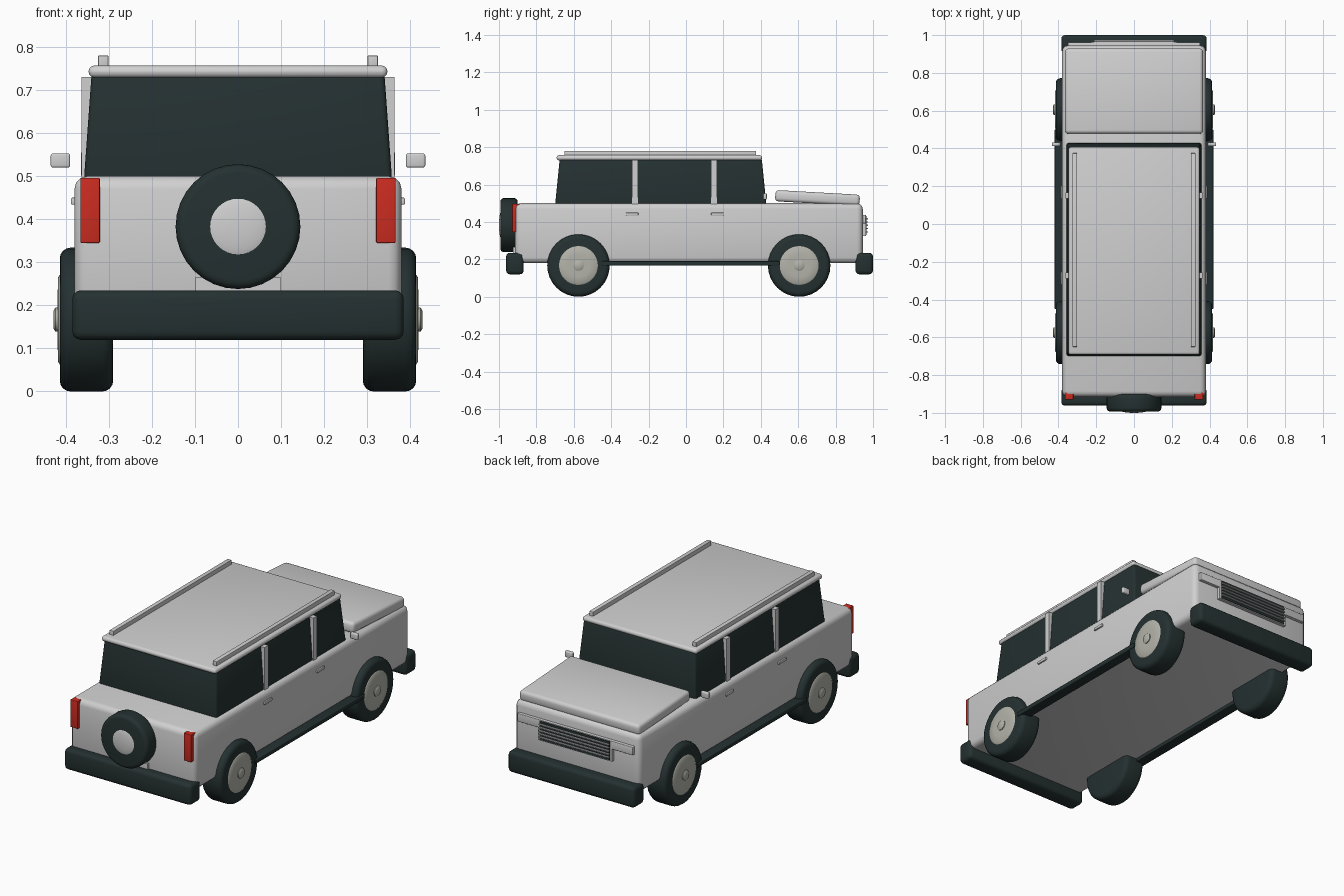
import bpy, bmesh, math
from mathutils import Matrix

cube = bpy.data.objects.get("Cube")
if cube:
    bpy.data.objects.remove(cube, do_unlink=True)


def material(name, rgb):
    m = bpy.data.materials.new(name)
    m.use_nodes = True
    m.diffuse_color = (*rgb, 1)
    m.node_tree.nodes["Principled BSDF"].inputs["Base Color"].default_value = (*rgb, 1)
    return m


PAINT = material("light grey paint", (0.63, 0.63, 0.63))
DARK = material("dark rubber and glass", (0.018, 0.03, 0.03))
RED = material("red lamp", (0.6, 0.025, 0.015))
METAL = material("wheel metal", (0.45, 0.45, 0.4))


def finish(name, bm, mat):
    """Turn a bmesh into a smooth-shaded object."""
    bmesh.ops.recalc_face_normals(bm, faces=bm.faces)
    mesh = bpy.data.meshes.new(name)
    bm.to_mesh(mesh)
    bm.free()
    obj = bpy.data.objects.new(name, mesh)
    bpy.context.collection.objects.link(obj)
    mesh.materials.append(mat)
    bpy.ops.object.select_all(action="DESELECT")
    obj.select_set(True)
    bpy.context.view_layer.objects.active = obj
    bpy.ops.object.shade_smooth_by_angle(angle=math.radians(40))
    return obj


def box(name, xs, ys, zs, mat, bevel=0.0, taper=(0, 0), segments=3):
    """Box between bounds; taper pulls the top edges inward."""
    bm = bmesh.new()
    bmesh.ops.create_cube(bm, size=1)
    for v in bm.verts:
        sx, sy, top = v.co.x * 2, v.co.y * 2, v.co.z > 0
        v.co = [sum(r) / 2 + c * abs(r[1] - r[0]) for r, c in zip((xs, ys, zs), v.co)]
        if top:
            v.co.x -= sx * taper[0]
            v.co.y -= sy * taper[1]
    if bevel:
        bmesh.ops.bevel(bm, geom=bm.edges[:], offset=bevel, segments=segments,
                        profile=0.5, affect="EDGES", clamp_overlap=True)
    return finish(name, bm, mat)


def pair(name, xs, ys, zs, mat, bevel=0.0):
    """The same box on both sides."""
    box("left_" + name, xs, ys, zs, mat, bevel)
    box("right_" + name, (-xs[1], -xs[0]), ys, zs, mat, bevel)


def lathe(name, profile, axis, centre, mat, steps=32):
    """Revolve (distance, radius) points around a horizontal axis."""
    bm = bmesh.new()
    verts = [bm.verts.new((d, 0, r)) for d, r in profile]
    edges = [bm.edges.new(p) for p in zip(verts, verts[1:])]
    bmesh.ops.spin(bm, geom=verts + edges, axis=(1, 0, 0), cent=(0, 0, 0),
                   angle=math.tau, steps=steps)
    bmesh.ops.remove_doubles(bm, verts=bm.verts, dist=1e-5)
    turn = {"+x": 0, "-x": math.pi, "-y": -math.pi / 2}[axis]
    bm.transform(Matrix.Translation(centre) @ Matrix.Rotation(turn, 4, "Z"))
    return finish(name, bm, mat)


def tyre_profile(inner, outer, radius, r):
    """Closed drum with rounded shoulders."""
    arc = [(math.sin(a) * r, math.cos(a) * r)
           for a in (math.radians(k * 22.5) for k in range(5))]
    return ([(inner, 0)]
            + [(inner + r - s, radius - r + c) for s, c in reversed(arc)]
            + [(outer - r + s, radius - r + c) for s, c in arc]
            + [(outer, 0)])


# Body shell, cabin glass and roof
box("body", (-0.38, 0.38), (-0.915, 0.945), (0.18, 0.5), PAINT, 0.03)
box("cabin_glass", (-0.358, 0.358), (-0.70, 0.43), (0.49, 0.74), DARK, 0.012, (0.018, 0.025))
box("roof", (-0.347, 0.347), (-0.692, 0.407), (0.729, 0.757), PAINT, 0.013)
pair("roof_rail", (0.301, 0.325), (-0.65, 0.375), (0.75, 0.78), PAINT, 0.002)

# Door pillars and handles
for part, y, handle in (("rear", -0.272, -0.288), ("front", 0.15, 0.168)):
    pair(part + "_pillar", (0.325, 0.363), (y - 0.016, y + 0.016), (0.49, 0.73), PAINT)
    pair(part + "_handle", (0.37, 0.388), (handle - 0.033, handle + 0.033),
         (0.434, 0.45), PAINT, 0.003)

# Sloping bonnet
hood = box("bonnet", (-0.365, 0.365), (-0.226, 0.226), (-0.03, 0.03), PAINT, 0.018)
hood.location = (0, 0.703, 0.528)
hood.rotation_euler.x = math.radians(-3.2)

# Bumpers and running boards
box("rear_bumper", (-0.385, 0.385), (-0.962, -0.868), (0.12, 0.235), DARK, 0.02)
box("front_bumper", (-0.385, 0.385), (0.906, 1.0), (0.12, 0.235), DARK, 0.02)
pair("running_board", (0.36, 0.42), (-0.45, 0.5), (0.166, 0.19), DARK, 0.004)

# Mirrors, tail lamps and number plate
pair("mirror", (0.39, 0.435), (0.412, 0.432), (0.52, 0.553), PAINT, 0.005)
pair("tail_lamp", (0.321, 0.366), (-0.93, -0.89), (0.345, 0.496), RED, 0.003)
box("number_plate", (-0.1, 0.1), (-0.925, -0.91), (0.19, 0.265), PAINT)

# Grille with slats on a wide bar
box("nose_bar", (-0.35, 0.35), (0.93, 0.962), (0.392, 0.437), PAINT, 0.003)
box("grille_frame", (-0.225, 0.225), (0.93, 0.963), (0.325, 0.437), PAINT)
box("grille_opening", (-0.212, 0.212), (0.93, 0.966), (0.33, 0.433), DARK)
for i in range(5):
    z = 0.347 + i * 0.0175
    box(f"grille_slat_{i + 1}", (-0.212, 0.212), (0.95, 0.974), (z - 0.003, z + 0.003), PAINT)

# Road wheels
hub = [(0.395, 0.105), (0.414, 0.104), (0.418, 0.098), (0.419, 0.06), (0.42, 0)]
cap = [(0.41, 0.028), (0.424, 0.028), (0.428, 0.022), (0.429, 0)]
for end, y in (("rear", -0.575), ("front", 0.605)):
    for side, axis in (("left", "+x"), ("right", "-x")):
        where, label = (0, y, 0.167), f"{end}_{side}_"
        lathe(label + "tyre", tyre_profile(0.29, 0.414, 0.167, 0.025), axis, where, DARK)
        lathe(label + "hub", hub, axis, where, METAL)
        lathe(label + "hub_cap", cap, axis, where, METAL)

# Spare wheel with domed cover
spare = (0, 0, 0.383)
lathe("spare_tyre", tyre_profile(0.9, 0.993, 0.145, 0.02), "-y", spare, DARK)
dome = [(0.985 + 0.015 * math.sin(a), 0.077 * math.cos(a))
        for a in (math.radians(k * 15) for k in range(7))]
lathe("spare_cover", dome, "-y", spare, PAINT)
